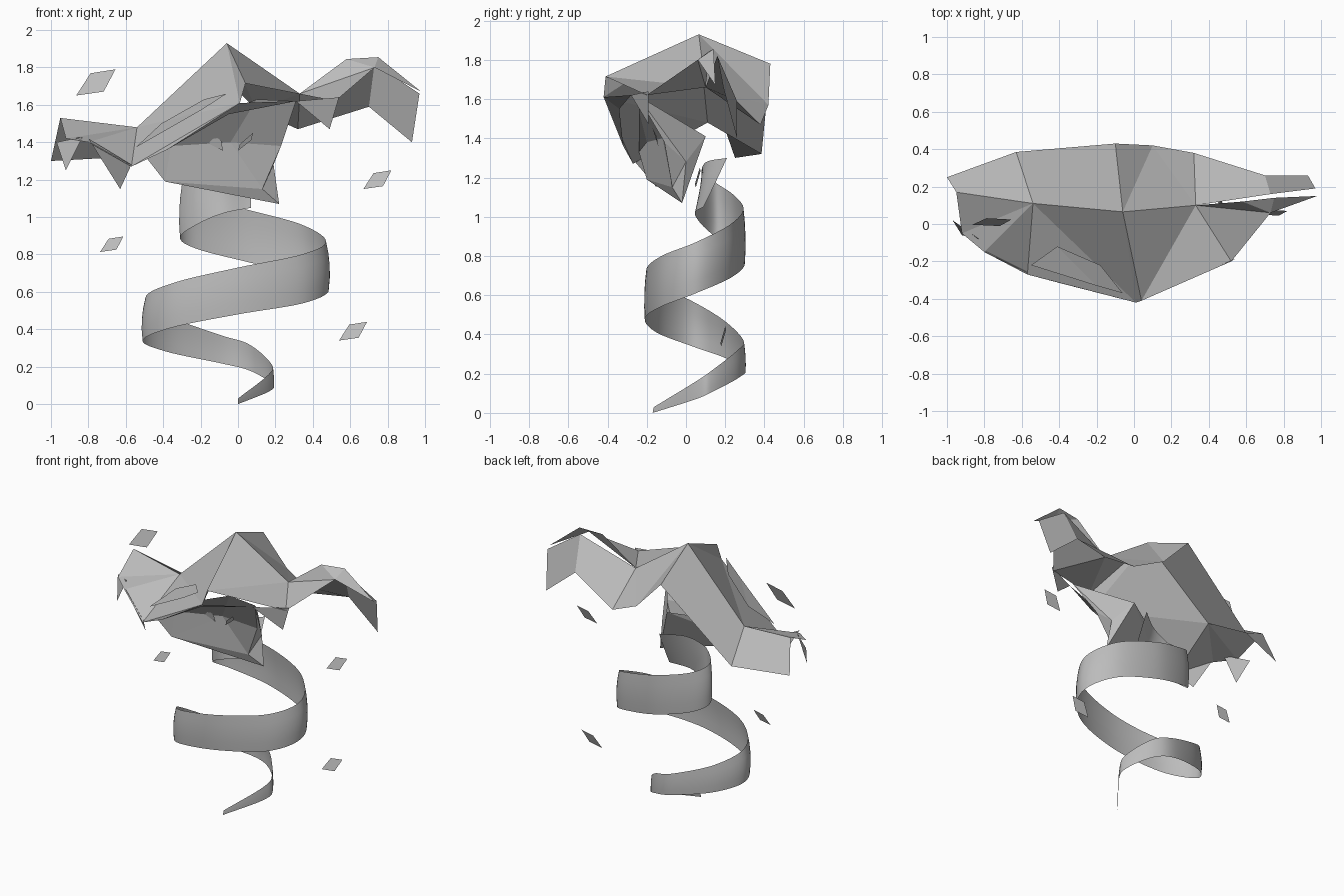
import bpy
from mathutils import Vector

cube = bpy.data.objects.get("Cube")
if cube:
    bpy.data.objects.remove(cube, do_unlink=True)

grey = bpy.data.materials.new("plain_grey")
grey.use_nodes = True
GREY = (0.5, 0.5, 0.5, 1)
grey.diffuse_color = GREY
grey.node_tree.nodes["Principled BSDF"].inputs["Base Color"].default_value = GREY


def make(name, verts, faces):
    mesh = bpy.data.meshes.new(name)
    mesh.from_pydata(verts, [], faces)
    mesh.materials.append(grey)
    obj = bpy.data.objects.new(name, mesh)
    bpy.context.collection.objects.link(obj)
    return obj


def shards(name, points, polygons):
    """Flat sheet from named points; each polygon is a string of point keys."""
    keys = list(points)
    faces = [[keys.index(k) for k in poly] for poly in polygons.split()]
    return make(name, list(points.values()), faces)


# Rising ribbon: x, y, lower edge height, band height
path = [Vector(p) for p in (
    (0, -.17, 0, .03), (.17, .05, .07, .09), (.18, .14, .11, .11),
    (.06, .27, .18, .14), (-.1, .3, .22, .15), (-.38, .2, .28, .19),
    (-.51, .03, .34, .23), (-.35, -.15, .41, .24), (0, -.21, .48, .25),
    (.35, -.13, .54, .26), (.485, .05, .61, .26), (.35, .23, .69, .27),
    (.05, .3, .76, .28), (-.22, .25, .83, .28), (-.31, .16, .89, .28),
    (-.22, .08, .96, .27), (-.08, .045, 1.02, .26), (.07, .09, 1.05, .25))]


def spline(a, b, c, d, t):
    return (b * 2 + (c - a) * t + (a * 2 - b * 5 + c * 4 - d) * t ** 2
            + (b * 3 - a - c * 3 + d) * t ** 3) / 2


STEPS, ROWS = 8, 5
ends = [path[0] * 2 - path[1]] + path + [path[-1] * 2 - path[-2]]
samples = [spline(*ends[i:i + 4], s / STEPS)
           for i in range(len(path) - 1) for s in range(STEPS)] + [path[-1]]
verts, faces = [], []
for i, (x, y, z, h) in enumerate(samples):
    lean = .12 * max(0, i / STEPS - 15) / 2      # top end tips backwards
    for row in range(ROWS):
        t = row / (ROWS - 1)
        bulge = 1 + .1 * h * 4 * t * (1 - t) - .03 * t
        verts.append((x * bulge, .05 + (y - .05) * bulge + lean * t, z + h * t))
for i in range(len(samples) - 1):
    for row in range(ROWS - 1):
        n = i * ROWS + row
        faces.append((n, n + ROWS, n + ROWS + 1, n + 1))
ribbon = make("spiral_ribbon", verts, faces)
for poly in ribbon.data.polygons:
    poly.use_smooth = True

# Ridge points shared by the front and the back of the hood
ridge = {
    "e": (-.95, .17, 1.53), "r": (-.54, .11, 1.48), "a": (-.06, .065, 1.93),
    "s": (.33, .1, 1.66)}

# Back of the hood
shards("hood_back", ridge | {
    "A": (-1, .25, 1.3), "B": (-.63, .385, 1.32), "C": (-.1, .43, 1.78),
    "D": (.1, .42, 1.57), "E": (.32, .38, 1.47), "F": (.7, .26, 1.59),
    "G": (.93, .26, 1.4), "L": (.73, .16, 1.82), "W": (.97, .19, 1.66)},
    "eABr rBCa aCD aDs sDE sEFL LFGW")

# Front of the hood with both wings
shards("hood_front", ridge | {
    "b": (.04, -.41, 1.715), "c": (.01, -.42, 1.61), "f": (-.57, -.27, 1.27),
    "g": (-.8, -.15, 1.4), "h": (-.92, -.05, 1.42), "k": (.52, -.2, 1.62),
    "m": (.73, .06, 1.8), "p": (.58, .12, 1.845), "q": (.75, .14, 1.855),
    "w": (.98, .15, 1.67)},
    "rac rcf acb abs sbk skm smp pmq qmw rfg rgh rhe")

# Slanted plate and blades over the brow
shards("brow_plate", {
    "a": (-.55, -.22, 1.37), "b": (-.41, -.12, 1.5), "c": (-.18, -.22, 1.63),
    "d": (-.06, -.37, 1.66), "e": (-.2, -.33, 1.57)},
    "abe bce cde")
shards("brow_blades", {
    "a": (-.57, -.27, 1.27), "c": (.01, -.42, 1.61), "d": (-.38, -.32, 1.36),
    "e": (-.05, -.34, 1.55), "f": (.31, -.28, 1.62)},
    "adc dec cef")

# Angular face with the cheeks running back
shards("face_mask", {
    "t": (-.5, -.24, 1.33), "u": (.1, -.24, 1.63), "d": (-.12, -.24, 1.54),
    "v": (.31, -.25, 1.62), "c": (-.04, -.12, 1.4), "l": (-.39, -.2, 1.19),
    "i": (-.36, -.2, 1.38), "g": (.23, -.11, 1.38), "n": (.13, -.07, 1.15),
    "x": (.22, -.02, 1.07), "j": (.19, 0, 1.28), "k": (.08, .1, 1.41)},
    "tdi dci duc uvgc til ilc lcn cgn gjn njx vjg vkj jkx lnx lxk tlk")

# Slanted eyes
for name, x, lean in (("right_eye", -.12, -1), ("left_eye", .04, 1)):
    shards(name, {
        "a": (x + lean * .04, -.17, 1.45), "b": (x + .03, -.15, 1.41),
        "c": (x - lean * .04, -.14, 1.355), "d": (x - .03, -.15, 1.39)},
        "abcd")

# Hanging claws
for name, pts in (
        ("outer_claw", ((-.97, .02, 1.4), (-.92, -.06, 1.25), (-.83, -.08, 1.43))),
        ("inner_claw", ((-.8, -.15, 1.42), (-.63, -.15, 1.15), (-.57, -.26, 1.28))),
        ("side_claw", ((.31, -.28, 1.62), (.49, -.19, 1.47), (.54, -.19, 1.64)))):
    make(name, pts, [(0, 1, 2)])

# Floating diamonds
for i, (x, y, z, size) in enumerate((
        (-.76, .01, 1.72, 1.4), (.745, .06, 1.2, 1),
        (-.675, .1, .855, .83), (.615, .19, .39, 1))):
    offsets = ((-.075, -.01, -.05), (-.02, .015, .035),
               (.075, .01, .05), (.03, -.015, -.035))
    make(f"diamond_{i + 1}",
         [Vector((x, y, z)) + Vector(o) * size for o in offsets],
         [(0, 3, 2, 1)])
